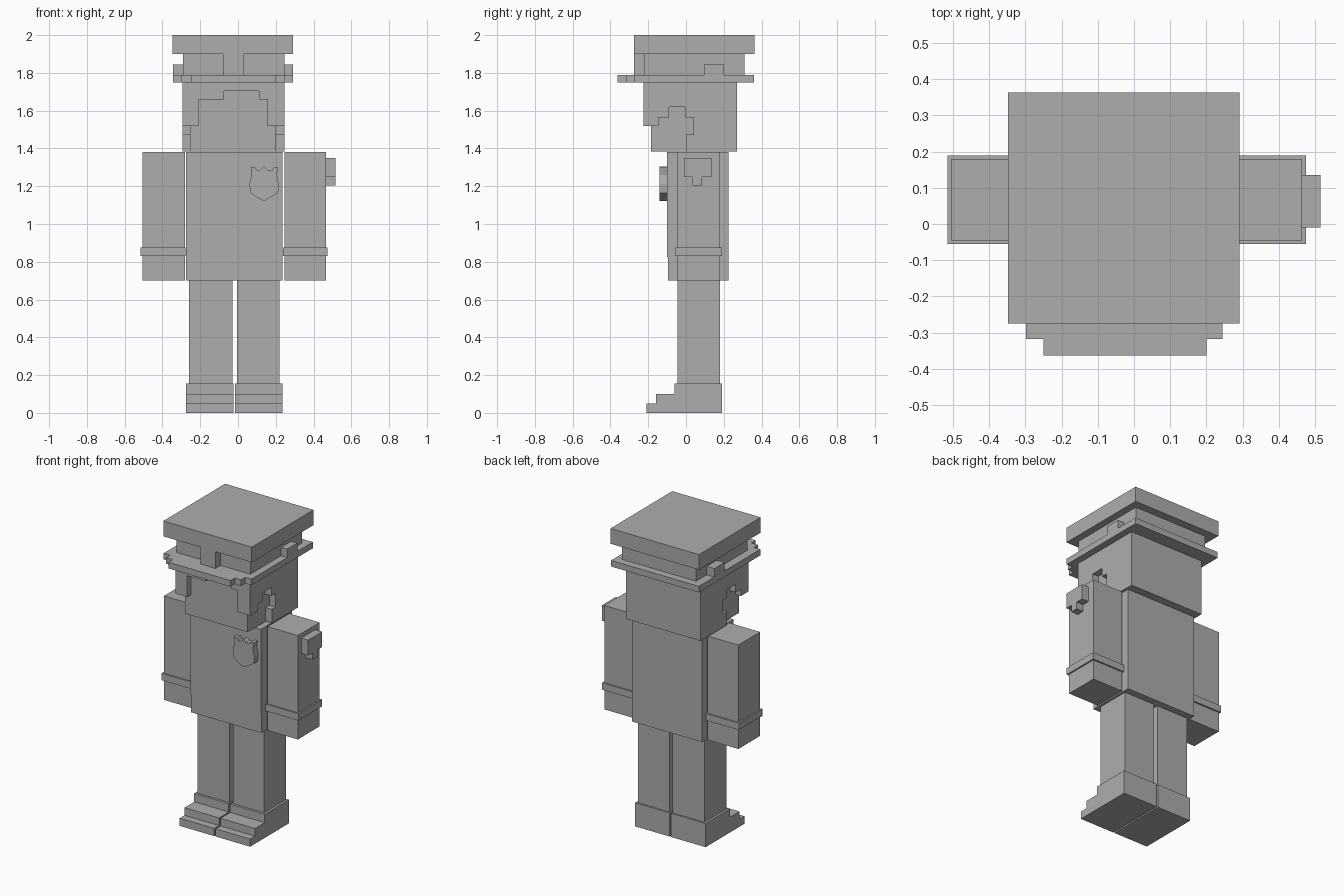
import bpy
import bmesh

grey = bpy.data.materials.new("plain_grey")
grey.diffuse_color = (0.42, 0.42, 0.42, 1)


def prism(name, outline, lo, hi, axis):
    """Extrude a 2D outline along an axis from lo to hi."""
    place = {"x": lambda a, b, d: (d, a, b),
             "y": lambda a, b, d: (a, d, b),
             "z": lambda a, b, d: (a, b, d)}[axis]
    bm = bmesh.new()
    face = bm.faces.new([bm.verts.new(place(a, b, lo)) for a, b in outline])
    ext = bmesh.ops.extrude_face_region(bm, geom=[face], use_keep_orig=True)
    for v in ext["geom"]:
        if isinstance(v, bmesh.types.BMVert):
            v.co["xyz".index(axis)] = hi
    bmesh.ops.recalc_face_normals(bm, faces=bm.faces)
    mesh = bpy.data.meshes.new(name)
    bm.to_mesh(mesh)
    bm.free()
    mesh.materials.append(grey)
    obj = bpy.data.objects.new(name, mesh)
    bpy.context.collection.objects.link(obj)
    return obj


def box(name, x, y, z):
    return prism(name, [(x[0], y[0]), (x[1], y[0]), (x[1], y[1]), (x[0], y[1])],
                 z[0], z[1], "z")


# Legs and stepped shoes
shoe = [(-0.21, 0), (0.19, 0), (0.19, 0.155), (-0.06, 0.155),
        (-0.06, 0.10), (-0.16, 0.10), (-0.16, 0.05), (-0.21, 0.05)]
for side, leg_x, shoe_x in (("left", (-0.26, -0.03), (-0.275, -0.025)),
                            ("right", (-0.005, 0.22), (-0.015, 0.235))):
    box(side + "_leg", leg_x, (-0.045, 0.18), (0.155, 0.70))
    prism(side + "_shoe", shoe, *shoe_x, "x")

# Torso, with the jacket slightly proud of the hips
box("hips", (-0.275, 0.235), (-0.095, 0.225), (0.70, 0.825))
box("jacket", (-0.275, 0.235), (-0.10, 0.225), (0.825, 1.38))

# Arms and cuffs
for side, x, cuff in (("left", (-0.505, -0.28), (-0.515, -0.277)),
                      ("right", (0.245, 0.465), (0.238, 0.475))):
    box(side + "_arm", x, (-0.045, 0.18), (0.70, 1.38))
    box(side + "_cuff", cuff, (-0.055, 0.19), (0.83, 0.875))

# Shoulder patch
prism("shoulder_patch",
      [(-0.01, 1.35), (-0.01, 1.25), (0.035, 1.25), (0.035, 1.205),
       (0.085, 1.205), (0.085, 1.25), (0.135, 1.25), (0.135, 1.35)],
      0.465, 0.515, "x")

# Chest shield
prism("chest_shield",
      [(0.067, 1.30), (0.09, 1.30), (0.10, 1.285), (0.12, 1.287), (0.138, 1.305),
       (0.156, 1.287), (0.18, 1.285), (0.19, 1.30), (0.213, 1.30), (0.205, 1.26),
       (0.217, 1.21), (0.212, 1.165), (0.17, 1.14), (0.138, 1.122),
       (0.10, 1.14), (0.067, 1.165), (0.06, 1.21), (0.072, 1.26)],
      -0.14, -0.10, "y")

# Face block inside a hair shell: fringe, two sides with ear cut-outs, back
box("face", (-0.255, 0.20), (-0.185, 0.23), (1.385, 1.75))
prism("hair_fringe",
      [(-0.295, 1.75), (-0.295, 1.52), (-0.21, 1.52), (-0.21, 1.66),
       (-0.075, 1.66), (-0.075, 1.705), (0.11, 1.705), (0.11, 1.66),
       (0.155, 1.66), (0.155, 1.52), (0.245, 1.52), (0.245, 1.75)],
      -0.225, -0.185, "y")
hair_side = [(-0.185, 1.75), (-0.185, 1.52), (-0.145, 1.52), (-0.145, 1.565),
             (-0.09, 1.565), (-0.09, 1.62), (-0.005, 1.62), (-0.005, 1.565),
             (0.04, 1.565), (0.04, 1.475), (0, 1.475), (0, 1.385),
             (0.27, 1.385), (0.27, 1.75)]
prism("left_hair", hair_side, -0.295, -0.255, "x")
prism("right_hair", hair_side, 0.20, 0.245, "x")
box("back_hair", (-0.255, 0.20), (0.23, 0.27), (1.385, 1.75))

# Cap: brim with stepped peak, band, front emblem, side studs, crown
prism("cap_brim",
      [(-0.345, 0.36), (-0.345, -0.275), (-0.298, -0.275), (-0.298, -0.318),
       (-0.25, -0.318), (-0.25, -0.363), (0.20, -0.363), (0.20, -0.318),
       (0.245, -0.318), (0.245, -0.275), (0.29, -0.275), (0.29, 0.36)],
      1.75, 1.79, "z")
box("cap_band", (-0.29, 0.245), (-0.222, 0.31), (1.79, 1.90))
box("cap_front_strip", (-0.08, 0.03), (-0.275, -0.222), (1.79, 1.90))
for side, x in (("left", (-0.345, -0.29)), ("right", (0.245, 0.29))):
    box(side + "_cap_stud", x, (0.095, 0.20), (1.79, 1.845))
box("cap_crown", (-0.348, 0.292), (-0.275, 0.363), (1.90, 2.0))
